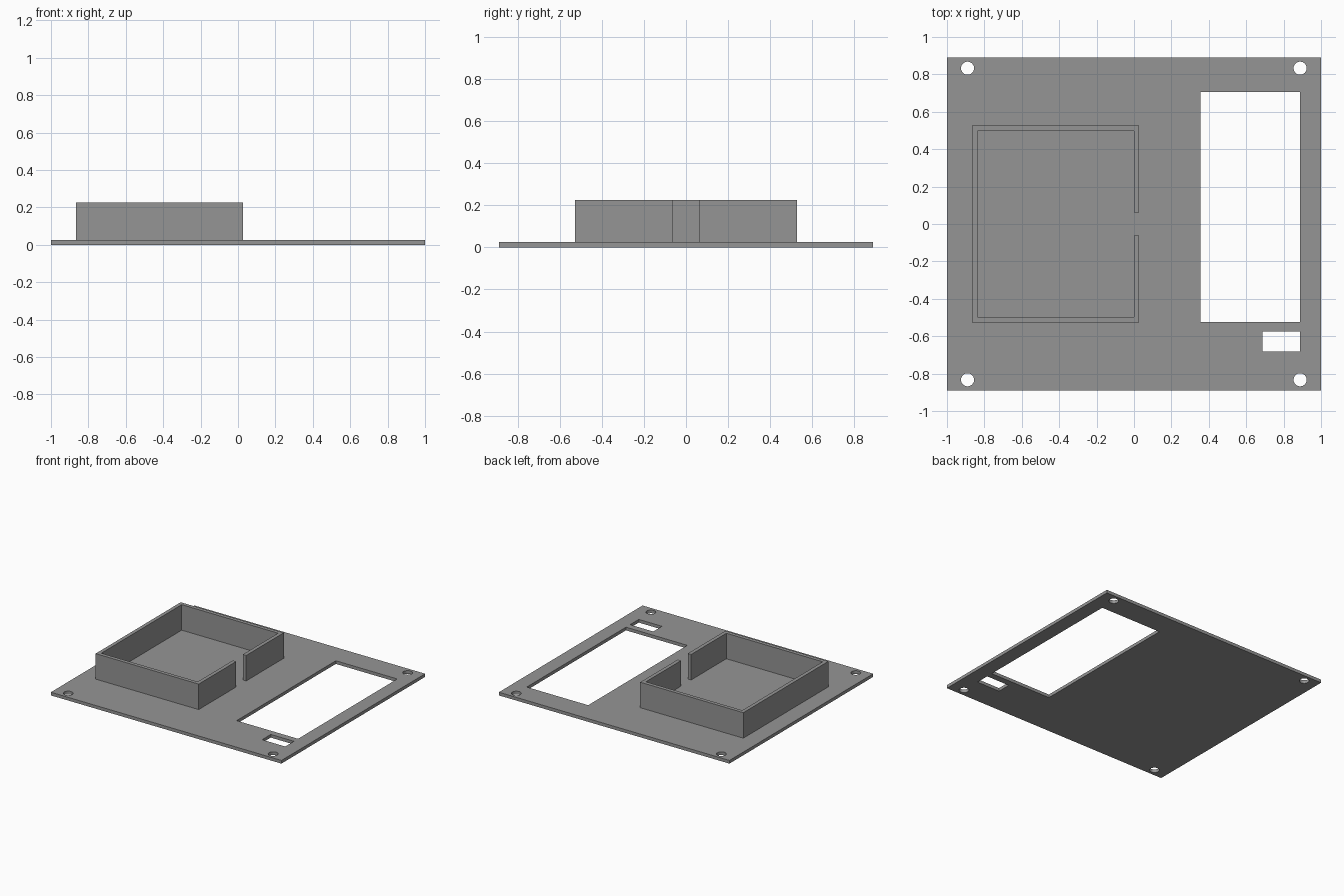
import bpy, math

if "Cube" in bpy.data.objects:
    bpy.data.objects.remove(bpy.data.objects["Cube"])

grey = bpy.data.materials.new("mid_grey")
grey.diffuse_color = (0.3, 0.3, 0.3, 1)
grey.use_nodes = True
grey.node_tree.nodes["Principled BSDF"].inputs["Base Color"].default_value = grey.diffuse_color


def rect(x0, x1, y0, y1):
    return [(x0, y0), (x1, y0), (x1, y1), (x0, y1)]


def circle(cx, cy, r, n=32):
    return [(cx + r * math.cos(2 * math.pi * i / n),
             cy + r * math.sin(2 * math.pi * i / n)) for i in range(n)]


def slab(name, loops, z0, z1):
    """Extrude a flat outline between two heights; inner loops become holes."""
    curve = bpy.data.curves.new(name, 'CURVE')
    curve.dimensions = '2D'
    curve.fill_mode = 'BOTH'
    curve.extrude = (z1 - z0) / 2
    for pts in loops:
        spline = curve.splines.new('POLY')
        spline.points.add(len(pts) - 1)
        for p, (x, y) in zip(spline.points, pts):
            p.co = (x, y, 0, 1)
        spline.use_cyclic_u = True
    curve.materials.append(grey)
    obj = bpy.data.objects.new(name, curve)
    obj.location.z = (z0 + z1) / 2
    bpy.context.collection.objects.link(obj)
    bpy.ops.object.select_all(action='DESELECT')
    obj.select_set(True)
    bpy.context.view_layer.objects.active = obj
    bpy.ops.object.convert(target='MESH')
    bpy.ops.object.shade_flat()


# Base plate with four screw holes, a large window and a small slot
screw_holes = [circle(x, y, 0.035) for x in (-0.89, 0.888) for y in (-0.833, 0.833)]
slab("base_plate",
     [rect(-1, 1, -0.89, 0.89),
      rect(0.355, 0.888, -0.524, 0.705),
      rect(0.687, 0.888, -0.683, -0.575)] + screw_holes,
     0, 0.025)

# Open-topped enclosure wall with a gap in its right side
X0, X1, Y, T, GAP = -0.866, 0.028, 0.527, 0.029, 0.062
slab("enclosure_wall",
     [[(X1, GAP), (X1, Y), (X0, Y), (X0, -Y), (X1, -Y), (X1, -GAP),
       (X1 - T, -GAP), (X1 - T, -Y + T), (X0 + T, -Y + T),
       (X0 + T, Y - T), (X1 - T, Y - T), (X1 - T, GAP)]],
     0.025, 0.225)
